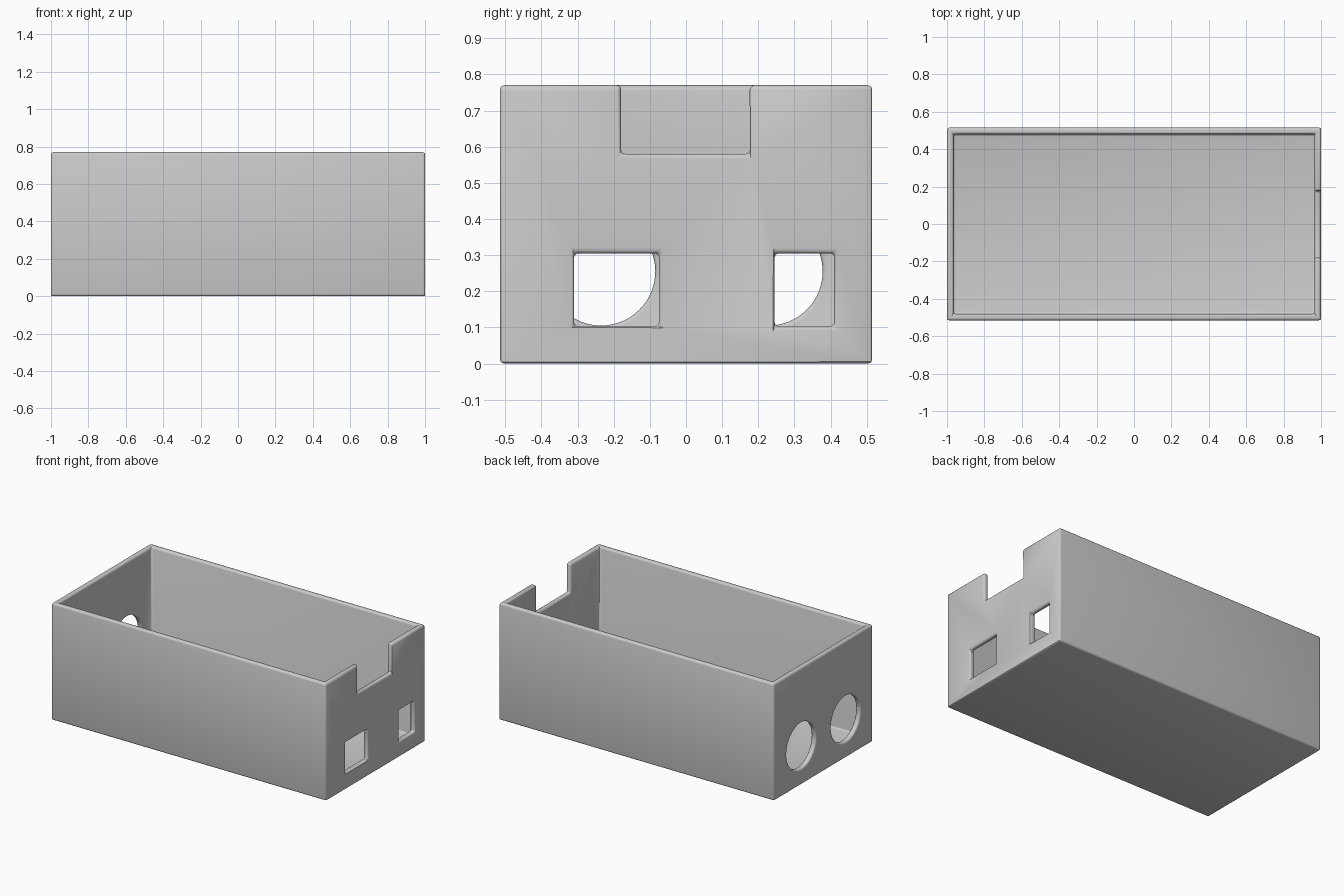
import bpy
import math

old = bpy.data.objects.get("Cube")
if old:
    bpy.data.objects.remove(old, do_unlink=True)

HALF_X, HALF_Y, HEIGHT = 1.0, 0.515, 0.77
WALL = 0.035

# Single grey material
grey = bpy.data.materials.new("plain_grey")
grey.use_nodes = True
colour = (0.6, 0.6, 0.6, 1)
grey.diffuse_color = colour
grey.node_tree.nodes["Principled BSDF"].inputs["Base Color"].default_value = colour


def block(name, x, y, z):
    """Box spanning the given (low, high) ranges."""
    spans = (x, y, z)
    bpy.ops.mesh.primitive_cube_add(size=1, location=[(a + b) / 2 for a, b in spans])
    ob = bpy.context.object
    ob.name = name
    ob.scale = [b - a for a, b in spans]
    bpy.ops.object.transform_apply(location=True, rotation=True, scale=True)
    return ob


# Enclosure body
box = block("open_box", (-HALF_X, HALF_X), (-HALF_Y, HALF_Y), (0, HEIGHT))
box.data.materials.append(grey)

# Cutters: cavity, notch, two windows, two round ports
right_wall = (HALF_X - 2 * WALL, HALF_X + WALL)
cutters = [
    block("cavity_cutter", (WALL - HALF_X, HALF_X - WALL),
          (WALL - HALF_Y, HALF_Y - WALL), (WALL, 1)),
    block("notch_cutter", right_wall, (-0.18, 0.177), (0.58, 1)),
    block("wide_window_cutter", right_wall, (-0.31, -0.075), (0.103, 0.305)),
    block("narrow_window_cutter", right_wall, (0.245, 0.41), (0.103, 0.305)),
]
for y in (-0.235, 0.228):
    bpy.ops.mesh.primitive_cylinder_add(
        vertices=64, radius=0.15, depth=4 * WALL,
        location=(-HALF_X, y, 0.255), rotation=(0, math.pi / 2, 0))
    bpy.context.object.name = "round_port_cutter"
    cutters.append(bpy.context.object)

for cutter in cutters:
    cutter.hide_render = True
    cutter.hide_viewport = True
    cut = box.modifiers.new("cut", 'BOOLEAN')
    cut.operation = 'DIFFERENCE'
    cut.solver = 'EXACT'
    cut.object = cutter

# Softened edges
bevel = box.modifiers.new("soft_edges", 'BEVEL')
bevel.width = 0.012
bevel.segments = 3
bevel.limit_method = 'ANGLE'
bevel.angle_limit = math.radians(40)
bevel.use_clamp_overlap = False

bpy.ops.object.select_all(action='DESELECT')
box.select_set(True)
bpy.context.view_layer.objects.active = box
for modifier in list(box.modifiers):
    bpy.ops.object.modifier_apply(modifier=modifier.name)
for cutter in cutters:
    bpy.data.objects.remove(cutter, do_unlink=True)
bpy.ops.object.shade_smooth_by_angle(angle=math.radians(35))
